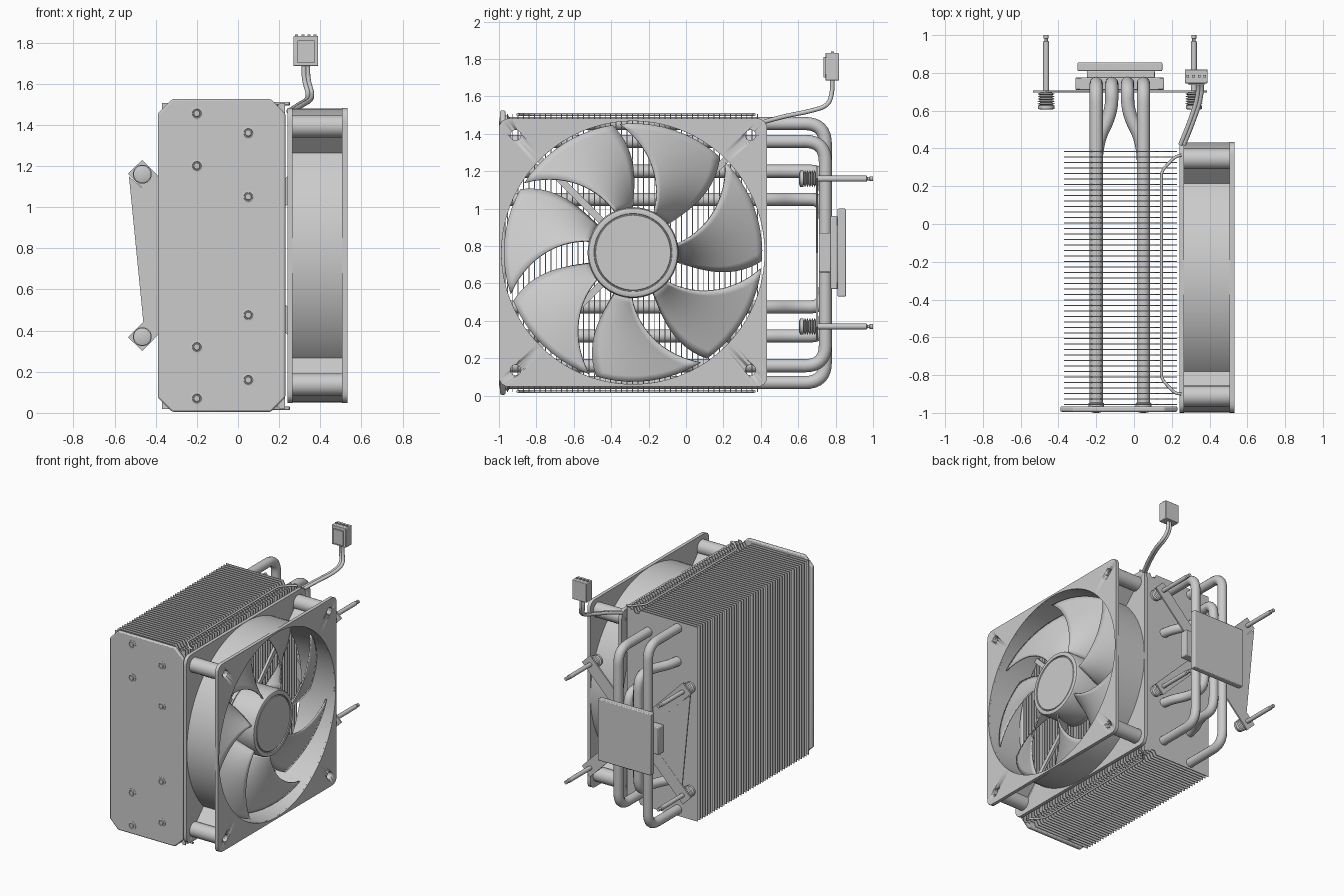
import bpy, bmesh
from math import sin, cos, pi, sqrt, radians
from mathutils import Vector

if "Cube" in bpy.data.objects:
    bpy.data.objects.remove(bpy.data.objects["Cube"])

metal = bpy.data.materials.new("light_grey")
metal.use_nodes = True
metal.diffuse_color = (0.6, 0.6, 0.6, 1)
metal.node_tree.nodes["Principled BSDF"].inputs["Base Color"].default_value = (0.6, 0.6, 0.6, 1)

FY, FZ = -0.283, 0.765          # fan axis
HALF, BORE = 0.717, 0.703       # fan frame half width, duct radius
HOLE = 0.628                    # fan screw offset


# ---------- helpers ----------
def place(axis, u, v, t):
    return (t, u, v) if axis == 'x' else (u, t, v) if axis == 'y' else (u, v, t)


def loft(bm, loops, wrap=False):
    """Skin a list of equal loops; cap the ends unless wrapped."""
    rows = [[bm.verts.new(p) for p in lp] for lp in loops]
    pairs = list(zip(rows, rows[1:])) + ([(rows[-1], rows[0])] if wrap else [])
    for a, b in pairs:
        for i in range(len(a)):
            j = (i + 1) % len(a)
            bm.faces.new((a[i], a[j], b[j], b[i]))
    if not wrap:
        bm.faces.new(rows[0])
        bm.faces.new(rows[-1])


def prism(bm, pts, axis, a, b):
    loft(bm, [[place(axis, u, v, t) for u, v in pts] for t in (a, b)])


def box(bm, u, v, axis, a, b):
    prism(bm, [(u[0], v[0]), (u[1], v[0]), (u[1], v[1]), (u[0], v[1])], axis, a, b)


def polar(axis, c, t, radius, n):
    out = []
    for i in range(n):
        w = 2 * pi * i / n
        r = radius(w) if callable(radius) else radius
        out.append(place(axis, c[0] + r * cos(w), c[1] + r * sin(w), t))
    return out


def lathe(bm, axis, c, profile, n=24, wrap=False):
    """Profile is a list of (radius, position along axis)."""
    loft(bm, [polar(axis, c, t, r, n) for r, t in profile], wrap)


def bar(bm, p, q, half, axis, a, b):
    """Flat bar of given half width running from p to q."""
    p, q = Vector(p), Vector(q)
    s = (q - p).normalized().orthogonal() * half
    prism(bm, [p + s, q + s, q - s, p - s], axis, a, b)


def finish(name, bm, bevel=0):
    bmesh.ops.recalc_face_normals(bm, faces=bm.faces)
    me = bpy.data.meshes.new(name)
    bm.to_mesh(me)
    bm.free()
    me.shade_smooth()
    me.set_sharp_from_angle(angle=radians(35))
    me.materials.append(metal)
    ob = bpy.data.objects.new(name, me)
    bpy.context.collection.objects.link(ob)
    if bevel:
        m = ob.modifiers.new("bevel", 'BEVEL')
        m.width, m.segments = bevel, 2
    return ob


def wire(name, pts, radius, bend):
    """Round wire through points with rounded corners."""
    P = [Vector(p) for p in pts]
    path = [P[0]]
    for a, b, c in zip(P, P[1:], P[2:]):
        s = b + (a - b).normalized() * min(bend, (a - b).length * 0.49)
        e = b + (c - b).normalized() * min(bend, (c - b).length * 0.49)
        for k in range(9):
            t = k / 8
            path.append(s * (1 - t) ** 2 + b * 2 * t * (1 - t) + e * t * t)
    path.append(P[-1])
    cu = bpy.data.curves.new(name, 'CURVE')
    cu.dimensions = '3D'
    cu.bevel_depth, cu.bevel_resolution, cu.use_fill_caps = radius, 4, True
    sp = cu.splines.new('POLY')
    sp.points.add(len(path) - 1)
    for pt, co in zip(sp.points, path):
        pt.co = (*co, 1)
    sp.use_smooth = True
    cu.materials.append(metal)
    ob = bpy.data.objects.new(name, cu)
    bpy.context.collection.objects.link(ob)


# ---------- fin stack ----------
def notched(z, d):
    return [(0.115, z), (0.13, z - d), (0.16, z - d), (0.175, z), (0.19, z - d / 2), (0.205, z), (0.228, z)]

bm = bmesh.new()
top, low = notched(1.505, 0.03), notched(0.02, -0.03)
prism(bm, [(-0.37, 0.02), (-0.37, 1.505)] + top + low[::-1], 'y', -0.958, -0.953)
fins = finish("cooling_fins", bm)
arr = fins.modifiers.new("stack", 'ARRAY')
arr.count, arr.use_relative_offset, arr.use_constant_offset = 47, False, True
arr.constant_offset_displace = (0, 0.0291, 0)

# front cover with clipped corners
bm = bmesh.new()
x0, x1, z0, z1, k = -0.39, 0.23, 0.005, 1.525, 0.07
prism(bm, [(x0 + k, z0), (x1 - k, z0), (x1, z0 + k), (x1, z1 - k),
           (x1 - k, z1), (x0 + k, z1), (x0, z1 - k), (x0, z0 + k)], 'y', -0.994, -0.965)
finish("front_cover", bm, 0.008)

# ---------- heat pipes ----------
pipes = [(-0.2, -0.2, 0.07, 1.455), (0.05, 0.05, 0.16, 1.36),
         (-0.2, -0.118, 0.32, 1.2), (0.05, -0.034, 0.475, 1.05)]
ends = bmesh.new()
for x, xb, za, zb in pipes:
    route = []
    for z in (za, zb):
        leg = [(x, -0.98, z), (x, 0.43, z), (xb, 0.59, z), (xb, 0.745, z)]
        if x == xb:
            leg = [leg[0], leg[3]]
        route += leg if z == za else leg[::-1]
        lathe(ends, 'y', (x, z), [(0.032, -0.98), (0.032, -0.996), (0.022, -0.997),
                                  (0.018, -0.99), (0.014, -1.0), (0.006, -1.0)])
        lathe(ends, 'y', (x, z), [(0.042, -0.966), (0.042, -0.95), (0.035, -0.945)])
    wire("heat_pipe", route, 0.035, 0.11)
finish("pipe_end_caps", ends)

# ---------- contact base ----------
bm = bmesh.new()
box(bm, (-0.31, 0.16), (0.66, 0.87), 'y', 0.71, 0.775)
box(bm, (-0.25, 0.11), (0.57, 0.96), 'y', 0.772, 0.812)
finish("base_block", bm, 0.006)
bm = bmesh.new()
box(bm, (-0.3, 0.15), (0.53, 1.0), 'y', 0.81, 0.855)
finish("contact_plate", bm, 0.006)

# ---------- mounting bracket and screws ----------
XL, XR, ZL, ZH = -0.465, 0.317, 0.37, 1.16
bm = bmesh.new()
for a, b in (((XL, ZL), (XR, ZH)), ((XL, ZH), (XR, ZL))):
    d = (Vector(b) - Vector(a)).normalized() * 0.05
    bar(bm, Vector(a) - d, Vector(b) + d, 0.048, 'y', 0.695, 0.706)
prism(bm, [(-0.53, 1.15), (-0.46, 0.44), (-0.1, 0.765)], 'y', 0.696, 0.705)
finish("mounting_bracket", bm)

bm = bmesh.new()
for x in (XL, XR):
    for z in (ZL, ZH):
        lathe(bm, 'y', (x, z), [(0.03, 0.605), (0.043, 0.61), (0.043, 0.628), (0.03, 0.63)])
        coil = [(0.046 if i % 2 else 0.03, 0.63 + i * 0.0065) for i in range(11)]
        lathe(bm, 'y', (x, z), coil)
        lathe(bm, 'y', (x, z), [(0.016, 0.69), (0.016, 0.965), (0.009, 0.97),
                                (0.009, 0.98), (0.013, 0.983), (0.013, 1.0)], 16)
finish("spring_screws", bm)

# ---------- fan frame ----------
def rounded_square(w, c=0.05):
    u, v = abs(cos(w)), abs(sin(w))
    r = HALF / max(u, v)
    if r * min(u, v) > HALF - c:
        D = (HALF - c) * sqrt(2)
        dot = (HALF - c) * (u + v)
        r = dot + sqrt(max(0, dot * dot - D * D + c * c))
    return r

bm = bmesh.new()
for a, b in ((0.24, 0.266), (0.505, 0.531)):
    loft(bm, [polar('x', (FY, FZ), t, r, 240) for t, r in
              ((a, rounded_square), (b, rounded_square), (b, BORE), (a, BORE))], True)
flanges = finish("fan_flanges", bm)

corners = [(FY + sy * HOLE, FZ + sz * HOLE) for sy in (-1, 1) for sz in (-1, 1)]
bm = bmesh.new()
for c in corners:
    lathe(bm, 'x', c, [(0.028, 0.2), (0.028, 0.6)])
cutter = finish("screw_hole_cutter", bm)
cutter.hide_render = True
cutter.hide_set(True)
cut = flanges.modifiers.new("holes", 'BOOLEAN')
cut.operation, cut.object = 'DIFFERENCE', cutter

bm = bmesh.new()
lathe(bm, 'x', (FY, FZ), [(0.715, 0.25), (0.715, 0.52), (BORE, 0.52), (BORE, 0.25)], 96, True)
finish("fan_duct", bm)

bm = bmesh.new()
for c in corners:
    lathe(bm, 'x', c, [(0.055, 0.26), (0.055, 0.51), (0.028, 0.51), (0.028, 0.26)], 24, True)
    out = (Vector(c) - Vector((FY, FZ))).normalized()
    mid = Vector((FY, FZ))
    bar(bm, mid + out * 0.708, mid + out * 0.84, 0.01, 'x', 0.26, 0.51)
finish("corner_posts", bm)

# motor mount with diagonal struts
bm = bmesh.new()
lathe(bm, 'x', (FY, FZ), [(0.235, 0.242), (0.243, 0.248), (0.243, 0.275)], 48)
for c in corners:
    out = (Vector(c) - mid).normalized()
    bar(bm, mid + out * 0.23, mid + out * 0.708, 0.018, 'x', 0.244, 0.264)
finish("motor_mount", bm)

# ---------- rotor ----------
bm = bmesh.new()
lathe(bm, 'x', (FY, FZ), [(0.243, 0.28), (0.243, 0.485), (0.237, 0.497), (0.225, 0.502),
                          (0.209, 0.5), (0.207, 0.492), (0.203, 0.492), (0.2, 0.498)], 64)
finish("fan_hub", bm)


def through(a, b, c, t):
    """Quadratic through a, b, c at 0, 0.5, 1."""
    return a * (1 - t) * (1 - 2 * t) + 4 * b * t * (1 - t) + c * t * (2 * t - 1)

bm = bmesh.new()
NR, NC = 14, 10
for blade in range(7):
    grid = []
    for i in range(NR + 1):
        t = i / NR
        r = 0.235 + 0.455 * t
        front, back = through(-34, -19, 0, t), through(-56, -57, -48, t)
        row = []
        for j in range(NC + 1):
            s = j / NC
            w = radians(-7 + blade * 360 / 7 + front + (back - front) * s)
            x = (0.475 - 0.01 * t) * (1 - s) + (0.29 + 0.03 * t) * s + 0.06 * s * (1 - s)
            row.append(bm.verts.new((x, FY + r * cos(w), FZ + r * sin(w))))
        grid.append(row)
    for a, b in zip(grid, grid[1:]):
        for j in range(NC):
            bm.faces.new((a[j], a[j + 1], b[j + 1], b[j]))
blades = finish("fan_blades", bm)
sol = blades.modifiers.new("thickness", 'SOLIDIFY')
sol.thickness, sol.offset = 0.01, 0

# ---------- clip wires ----------
for z in (1.503, 0.022):
    wire("fan_clip", [(0.25, 0.365, z), (0.215, 0.355, z), (0.145, 0.28, z),
                      (0.145, -0.82, z), (0.215, -0.895, z), (0.25, -0.9, z)], 0.008, 0.03)

# ---------- fan cable and plug ----------
for off in (-0.009, 0.009):
    wire("fan_cable", [(0.255 + off, 0.42, 1.465), (0.3 + off, 0.53, 1.495), (0.345 + off, 0.66, 1.52),
                       (0.352 + off, 0.76, 1.55), (0.33 + off, 0.782, 1.62), (0.33 + off, 0.782, 1.69)],
         0.012, 0.06)
bm = bmesh.new()
box(bm, (0.27, 0.39), (0.745, 0.818), 'z', 1.685, 1.832)
finish("plug_body", bm, 0.004)
bm = bmesh.new()
box(bm, (0.288, 0.372), (0.735, 0.75), 'z', 1.7, 1.81)
for i in range(4):
    x = 0.285 + i * 0.03
    box(bm, (x - 0.007, x + 0.007), (0.775, 0.79), 'z', 1.83, 1.84)
finish("plug_details", bm)
